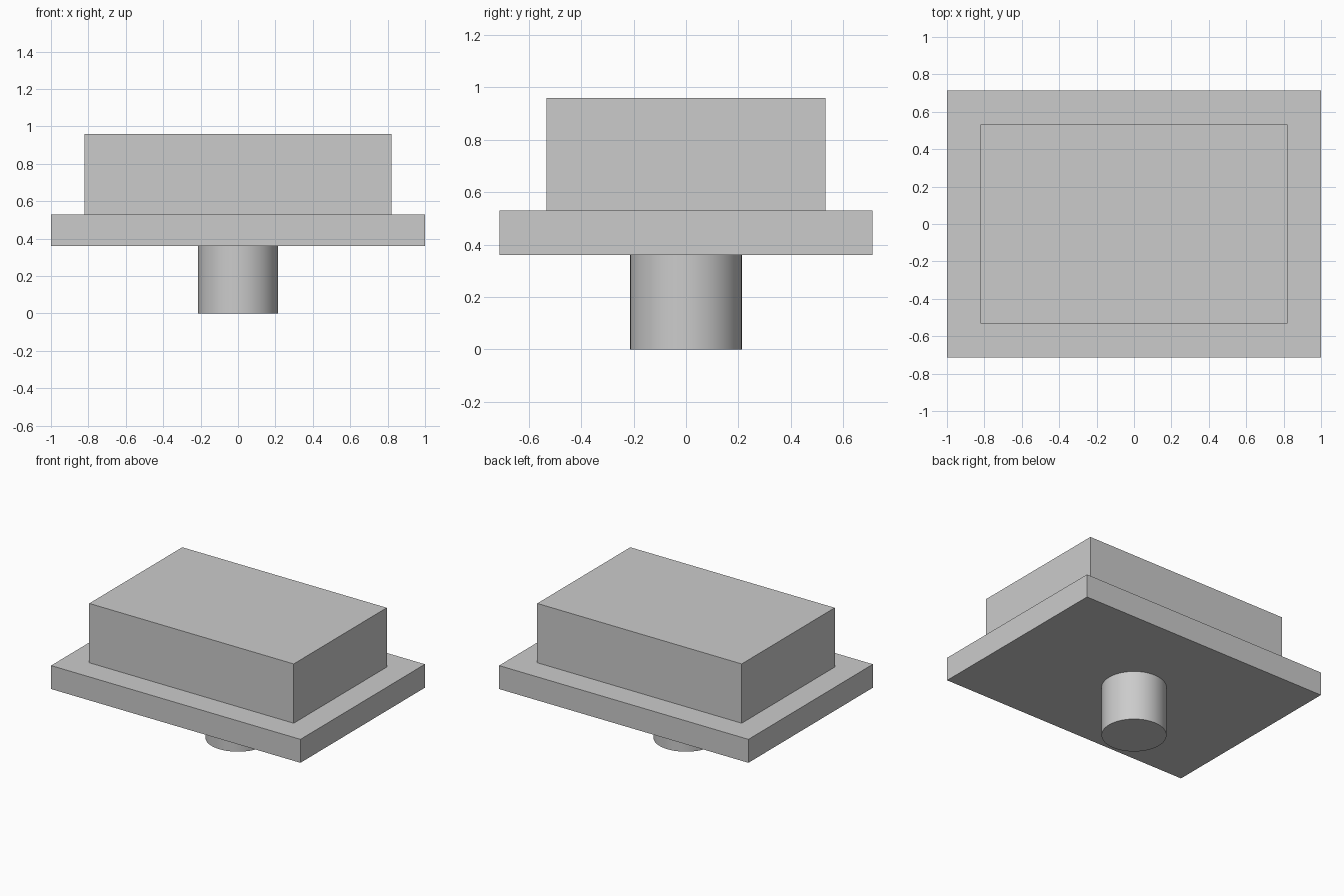
import bpy
import math

cube = bpy.data.objects.get("Cube")
if cube:
    bpy.data.objects.remove(cube, do_unlink=True)

# Single flat colour
grey = bpy.data.materials.new("light_grey")
grey.use_nodes = True
colour = (0.6, 0.6, 0.6, 1)
grey.diffuse_color = colour
grey.node_tree.nodes["Principled BSDF"].inputs["Base Color"].default_value = colour


def finish(name):
    obj = bpy.context.object
    obj.name = name
    obj.data.materials.append(grey)
    return obj


def box(name, width, depth, bottom, top):
    bpy.ops.mesh.primitive_cube_add(size=1, location=(0, 0, (bottom + top) / 2))
    bpy.context.object.scale = (width, depth, top - bottom)
    bpy.ops.object.transform_apply(location=False, rotation=False, scale=True)
    return finish(name)


STEM_TOP = 0.36
PLATE_TOP = 0.53

# Round stem under the plate
bpy.ops.mesh.primitive_cylinder_add(vertices=64, radius=0.213, depth=STEM_TOP,
                                    location=(0, 0, STEM_TOP / 2))
finish("stem")
bpy.ops.object.shade_smooth_by_angle(angle=math.radians(30))

# Wide plate and the block standing on it
box("base_plate", 2.0, 1.426, STEM_TOP, PLATE_TOP)
box("upper_block", 1.64, 1.066, PLATE_TOP, 0.96)
